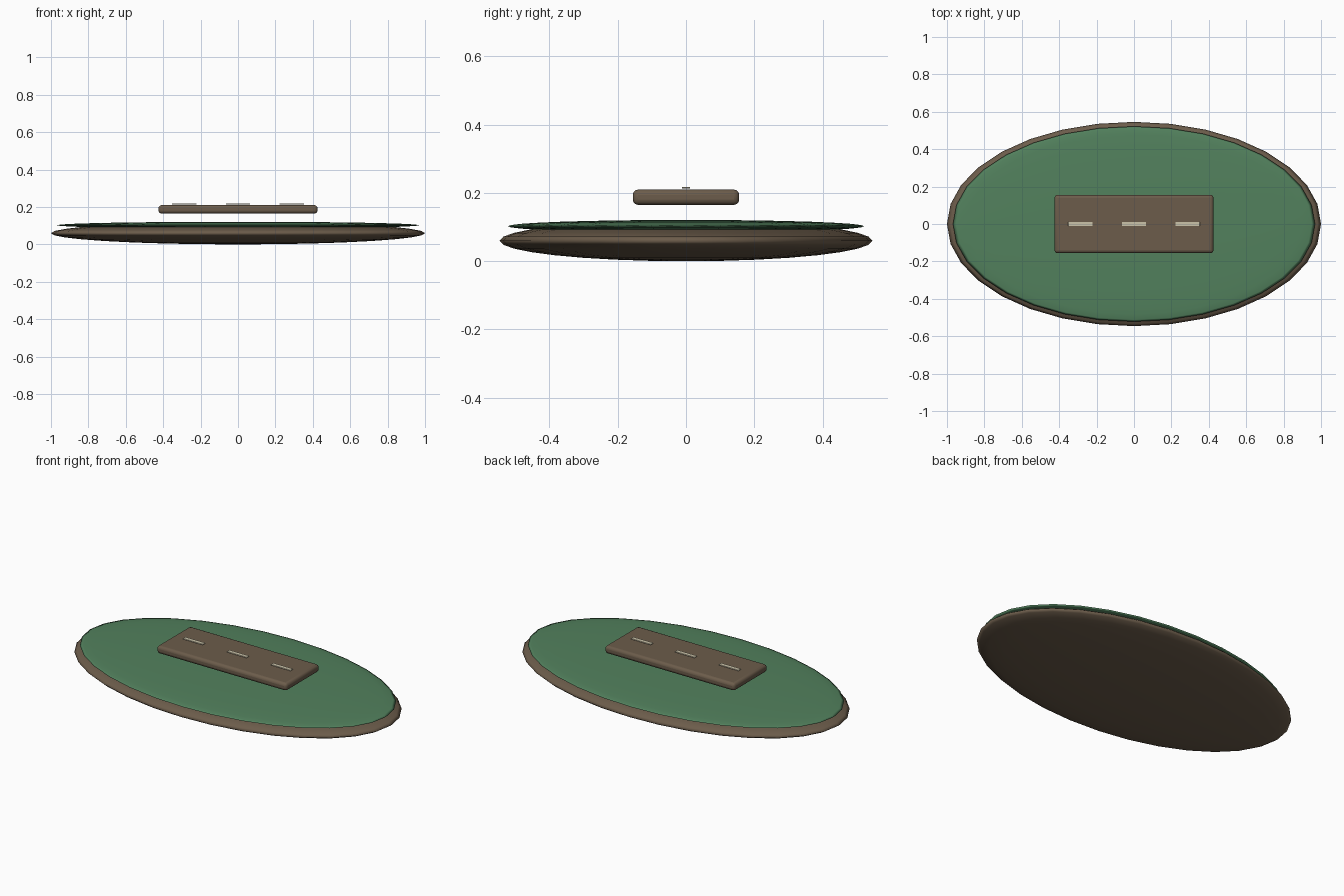
import bpy
import math

if "Cube" in bpy.data.objects:
    bpy.data.objects.remove(bpy.data.objects["Cube"])


def material(name, rgb):
    m = bpy.data.materials.new(name)
    m.diffuse_color = (*rgb, 1)
    m.use_nodes = True
    m.node_tree.nodes["Principled BSDF"].inputs["Base Color"].default_value = m.diffuse_color
    return m


brown = material("earth brown", (0.15, 0.108, 0.07))
green = material("grass green", (0.085, 0.22, 0.11))
cream = material("pale cream", (0.6, 0.55, 0.4))


def finish(obj, name, mat, angle):
    obj.name = name
    obj.data.materials.append(mat)
    bpy.ops.object.transform_apply(location=False, rotation=False, scale=True)
    bpy.ops.object.shade_smooth_by_angle(angle=math.radians(angle))
    return obj


def disc(name, mat, radii, z):
    """Flattened ellipsoid."""
    bpy.ops.mesh.primitive_uv_sphere_add(segments=32, ring_count=16, radius=1, location=(0, 0, z))
    obj = bpy.context.object
    obj.scale = radii
    return finish(obj, name, mat, 180)


def block(name, mat, size, loc, bevel, segments):
    """Box with rounded edges."""
    bpy.ops.mesh.primitive_cube_add(size=1, location=loc)
    obj = bpy.context.object
    obj.scale = size
    finish(obj, name, mat, 40)
    mod = obj.modifiers.new("rounded edges", 'BEVEL')
    mod.width = bevel
    mod.segments = segments
    return obj


# Earth base and the grass layer on it
disc("earth_base", brown, (1.0, 0.546, 0.06), 0.06)
disc("grass_top", green, (0.968, 0.522, 0.0185), 0.1025)

# Raised slab floating over the grass
block("raised_slab", brown, (0.85, 0.312, 0.045), (0, 0, 0.1875), 0.016, 3)

# Row of dashes along the slab
for i in (-1, 0, 1):
    block(f"dash_{i + 2}", cream, (0.13, 0.024, 0.005), (i * 0.287, 0, 0.2155), 0.001, 1)
